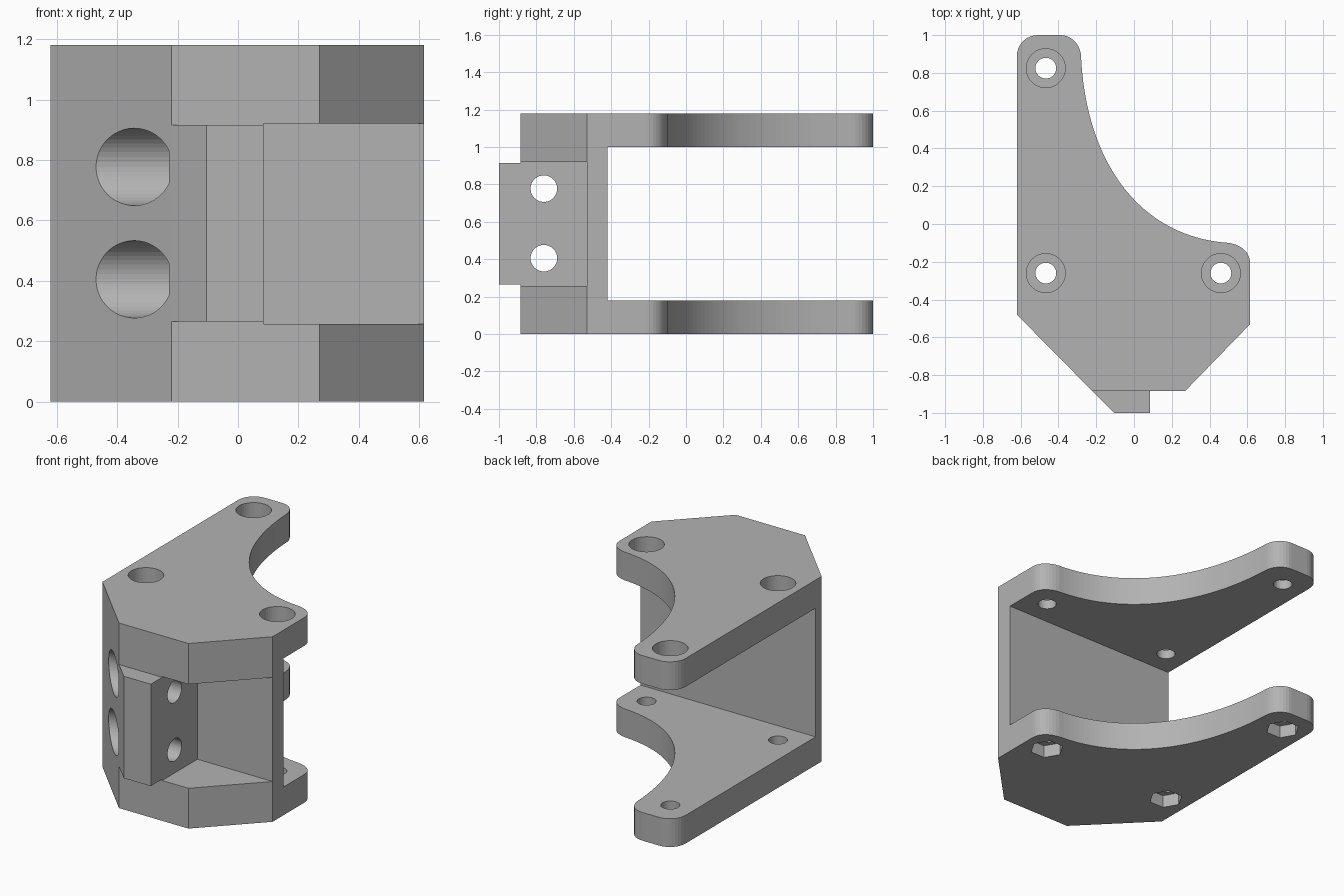
import bpy, bmesh, math
from mathutils import Vector, Matrix
from mathutils.geometry import interpolate_bezier

cube = bpy.data.objects.get("Cube")
if cube:
    bpy.data.objects.remove(cube, do_unlink=True)

# Single grey plastic
GREY = (0.45, 0.45, 0.45, 1)
grey = bpy.data.materials.new("plain_grey")
grey.use_nodes = True
grey.diffuse_color = GREY
grey.node_tree.nodes["Principled BSDF"].inputs["Base Color"].default_value = GREY

HEIGHT, PLATE = 1.18, 0.18


def finish(name, bm):
    bmesh.ops.recalc_face_normals(bm, faces=bm.faces)
    mesh = bpy.data.meshes.new(name)
    bm.to_mesh(mesh)
    bm.free()
    mesh.materials.append(grey)
    obj = bpy.data.objects.new(name, mesh)
    bpy.context.collection.objects.link(obj)
    return obj


def prism(name, outline, z0, z1):
    bm = bmesh.new()
    face = bm.faces.new([bm.verts.new((x, y, z0)) for x, y in outline])
    up = bmesh.ops.extrude_face_region(bm, geom=[face])["geom"]
    verts = [v for v in up if isinstance(v, bmesh.types.BMVert)]
    bmesh.ops.translate(bm, verts=verts, vec=(0, 0, z1 - z0))
    return finish(name, bm)


def box(name, x0, x1, y0, y1, z0, z1):
    return prism(name, [(x0, y0), (x1, y0), (x1, y1), (x0, y1)], z0, z1)


def rod(name, start, end, radius, sides=48, turn=0):
    a, b = Vector(start), Vector(end)
    spin = (b - a).to_track_quat("Z", "Y").to_matrix().to_4x4()
    place = Matrix.Translation((a + b) / 2) @ spin @ Matrix.Rotation(turn, 4, "Z")
    bm = bmesh.new()
    bmesh.ops.create_cone(bm, cap_ends=True, segments=sides, radius1=radius,
                          radius2=radius, depth=(b - a).length, matrix=place)
    return finish(name, bm)


def combine(target, tool, operation="DIFFERENCE"):
    tool.hide_render = True
    mod = target.modifiers.new(tool.name, "BOOLEAN")
    mod.operation, mod.solver, mod.object = operation, "EXACT", tool
    bpy.context.view_layer.objects.active = target
    bpy.ops.object.modifier_apply(modifier=mod.name)
    bpy.data.objects.remove(tool, do_unlink=True)


def curve(p0, p1, p2, p3, count):
    pts = interpolate_bezier(*[Vector((*p, 0)) for p in (p0, p1, p2, p3)], count)
    return [(p.x, p.y) for p in pts]


# Plan outline: chamfered front, rounded ends, sweeping concave back edge
outline = [(-0.62, -0.48), (-0.22, -0.885), (0.27, -0.885), (0.615, -0.53)]
outline += curve((0.615, -0.21), (0.615, -0.15), (0.57, -0.11), (0.5, -0.1), 10)
outline += curve((0.5, -0.1), (0.05, -0.07), (-0.25, 0.3), (-0.28, 0.88), 40)[1:]
outline += curve((-0.28, 0.88), (-0.28, 0.95), (-0.33, 1), (-0.39, 1), 10)[1:]
outline += curve((-0.51, 1), (-0.57, 1), (-0.62, 0.95), (-0.62, 0.89), 10)
bracket = prism("mounting_bracket", outline, 0, HEIGHT)

# Open gap between the two plates, and the front corner notch
combine(bracket, box("plate_gap", -1, 1, -0.42, 1.2, PLATE, HEIGHT - PLATE))
combine(bracket, box("corner_notch", 0.085, 1, -1.2, -0.53, 0.257, 0.92))

# Front lug continuing the chamfered side
lug = [(-0.22, -0.885), (-0.105, -1), (0.085, -1), (0.085, -0.885), (0, -0.8), (-0.1, -0.8)]
combine(bracket, prism("front_lug", lug, 0.265, 0.915), "UNION")

# Vertical bolt holes: counterbored on top, hexagonal nut pockets below
for x, y in ((-0.467, 0.825), (-0.467, -0.26), (0.46, -0.26)):
    combine(bracket, rod("bolt_hole", (x, y, -0.1), (x, y, 1.3), 0.055))
    combine(bracket, rod("counterbore", (x, y, HEIGHT - 0.12), (x, y, 1.3), 0.103))
    combine(bracket, rod("nut_pocket", (x, y, -0.1), (x, y, 0.08), 0.1, 6, math.radians(30)))

# Sideways bolt holes through the front block
for z in (0.405, 0.777):
    combine(bracket, rod("side_hole", (-1, -0.76, z), (0.5, -0.76, z), 0.071))
    combine(bracket, rod("side_counterbore", (-1, -0.76, z), (-0.228, -0.76, z), 0.128))
